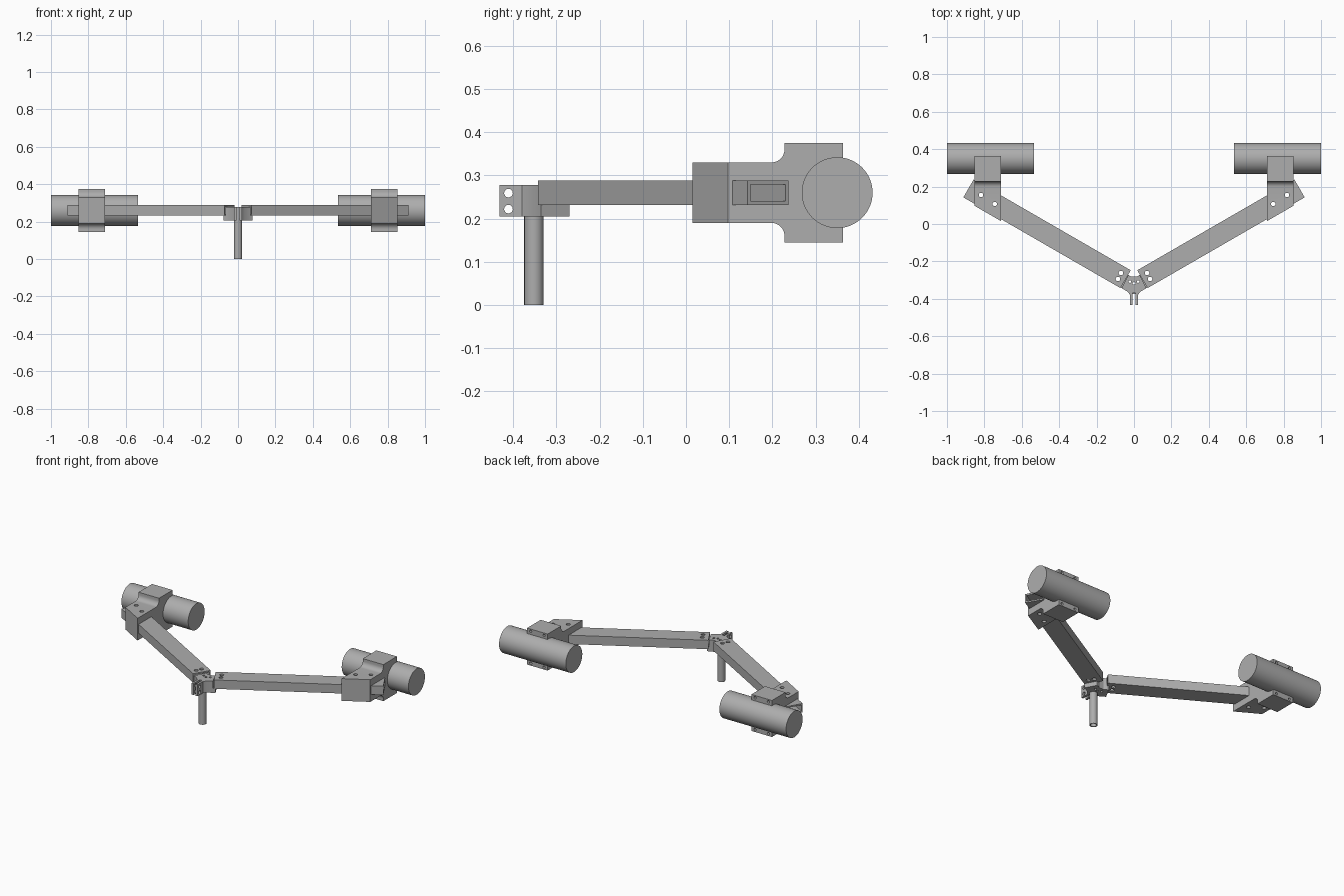
import bpy, bmesh, math
from mathutils import Matrix, Vector

cube = bpy.data.objects.get("Cube")
if cube:
    bpy.data.objects.remove(cube, do_unlink=True)

GREY = (0.42, 0.42, 0.42, 1)
mat = bpy.data.materials.new("plain grey")
mat.use_nodes = True
mat.diffuse_color = GREY
mat.node_tree.nodes["Principled BSDF"].inputs["Base Color"].default_value = GREY

MID = 0.26                      # height of the arm centre line
ANGLE = math.radians(30)        # sweep of each arm
ALONG = Vector((math.cos(ANGLE), math.sin(ANGLE), 0))
ACROSS = Vector((-math.sin(ANGLE), math.cos(ANGLE), 0))


def finish(bm, name):
    bmesh.ops.recalc_face_normals(bm, faces=bm.faces)
    mesh = bpy.data.meshes.new(name)
    bm.to_mesh(mesh)
    bm.free()
    mesh.materials.append(mat)
    ob = bpy.data.objects.new(name, mesh)
    bpy.context.collection.objects.link(ob)
    return ob


def select(ob):
    bpy.ops.object.select_all(action='DESELECT')
    ob.select_set(True)
    bpy.context.view_layer.objects.active = ob


def prism(name, points, offset):
    """Extrude a closed outline by an offset vector."""
    bm = bmesh.new()
    face = bm.faces.new([bm.verts.new(p) for p in points])
    new = bmesh.ops.extrude_face_region(bm, geom=[face])["geom"]
    bmesh.ops.translate(bm, vec=offset, verts=[v for v in new if isinstance(v, bmesh.types.BMVert)])
    return finish(bm, name)


def rod(name, start, end, radius, sides=24):
    start, end = Vector(start), Vector(end)
    axis = end - start
    bm = bmesh.new()
    turn = axis.to_track_quat('Z', 'Y').to_matrix().to_4x4()
    bmesh.ops.create_cone(bm, cap_ends=True, segments=sides, radius1=radius, radius2=radius,
                          depth=axis.length, matrix=Matrix.Translation((start + end) / 2) @ turn)
    return finish(bm, name)


def bar(name, start, length, width, height):
    """Box that runs along the arm direction from a start point."""
    side = ACROSS * width / 2
    tip = start + ALONG * length
    low = Vector((0, 0, -height / 2))
    return prism(name, [start - side + low, tip - side + low, tip + side + low, start + side + low],
                 (0, 0, height))


def cut(ob, cutters, operation='DIFFERENCE'):
    select(ob)
    for c in cutters:
        c.hide_render = True
        mod = ob.modifiers.new("cut", 'BOOLEAN')
        mod.operation = operation
        mod.solver = 'EXACT'
        mod.object = c
        bpy.ops.object.modifier_apply(modifier=mod.name)
        bpy.data.objects.remove(c, do_unlink=True)


def smooth(ob):
    select(ob)
    bpy.ops.object.shade_smooth_by_angle(angle=math.radians(30))


def mirrored(ob, name):
    copy = ob.copy()
    copy.data = ob.data.copy()
    copy.name = name
    copy.data.transform(Matrix.Scale(-1, 4, (1, 0, 0)))
    copy.data.flip_normals()
    bpy.context.collection.objects.link(copy)


def drill(x, y, radius):
    return rod("drill", (x, y, 0.1), (x, y, 0.45), radius, 20)


# Hollow square arm
root = Vector((0.045, -0.295, MID))
arm = bar("left_arm", root, 0.97, 0.11, 0.056)
cut(arm, [bar("bore", root - ALONG * 0.02, 1.02, 0.094, 0.038)])
bolts = [(0.745, 0.107), (0.818, 0.155)]
cut(arm, [drill(x, y, 0.012) for x, y in bolts + [(0.07, -0.262), (0.086, -0.294)]])

# Motor bracket: stepped profile with concave fillets, front cut at the arm angle
fillet = [(0.198 + 0.03 * math.sin(a), 0.10 - 0.03 * math.cos(a))
          for a in (math.pi / 2 * i / 8 for i in range(9))]
upper = [(0.0, 0.07)] + fillet + [(0.228, 0.115), (0.363, 0.115)]
profile = upper + [(y, -z) for y, z in reversed(upper)]
bracket = prism("left_bracket", [(0.71, y, MID + z) for y, z in profile], (0.143, 0, 0))
bm = bmesh.new()
bm.from_mesh(bracket.data)
cutplane = bmesh.ops.bisect_plane(bm, geom=bm.verts[:] + bm.edges[:] + bm.faces[:],
                                  plane_co=(0.71, 0.015, MID), plane_no=-ACROSS, clear_outer=True)
rim = [e for e in cutplane["geom_cut"] if isinstance(e, bmesh.types.BMEdge)]
bmesh.ops.holes_fill(bm, edges=rim)
bmesh.ops.recalc_face_normals(bm, faces=bm.faces)
bm.to_mesh(bracket.data)
bm.free()
cut(bracket, [bar("slot", root, 1.1, 0.111, 0.057)])
cut(bracket, [drill(x, y, 0.012) for x, y in bolts])
# Screw holes in the rear flanges
cut(bracket, [rod("drill", (x, 0.33, MID + z), (x, 0.4, MID + z), 0.008, 16)
              for x in (0.735, 0.828) for z in (-0.1, 0.1)])

# Motor
motor = rod("left_motor", (0.535, 0.35, MID), (1.0, 0.35, MID), 0.082, 64)

for ob, part in ((arm, "arm"), (bracket, "bracket"), (motor, "motor")):
    smooth(ob)
    mirrored(ob, "right_" + part)

# Central clamp hub with two front tabs
half = [(0.008, -0.37), (0.008, -0.432), (0.021, -0.432), (0.021, -0.38), (0.034, -0.362),
        (0.066, -0.343), (0.031, -0.272), (0.015, -0.282)]
outline = half + [(-x, y) for x, y in reversed(half)]
hub = prism("hub", [(x, y, 0.205) for x, y in outline], (0, 0, 0.073))
cut(hub, [rod("drill", (-0.1, -0.411, z), (0.1, -0.411, z), 0.010, 20) for z in (0.222, 0.259)])
cut(hub, [drill(x, y, 0.007) for x, y in ((-0.022, -0.308), (0, -0.318), (0.022, -0.308))])
smooth(hub)

# Lips that carry the arm ends
lip = prism("left_hub_lip", [(x, y, 0.205) for x, y in
                             ((0.066, -0.343), (0.078, -0.336), (0.043, -0.27), (0.031, -0.272))],
            (0, 0, 0.027))
mirrored(lip, "right_hub_lip")

# Hollow post
post = rod("post", (0, -0.352, 0), (0, -0.352, 0.22), 0.0225, 40)
cut(post, [rod("bore", (0, -0.352, -0.05), (0, -0.352, 0.2), 0.017, 40)])
smooth(post)
